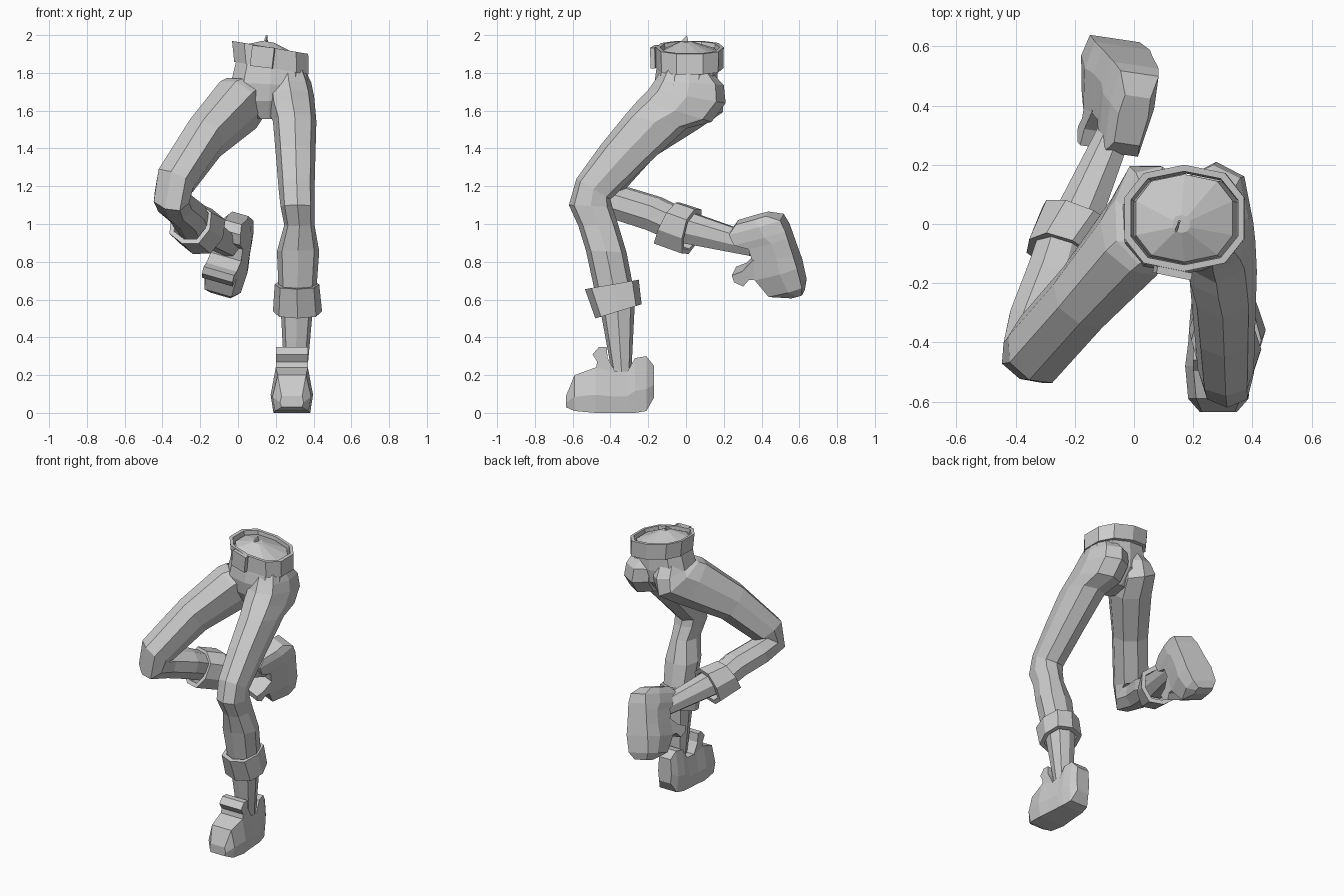
import bpy
import bmesh
from math import cos, sin, pi, copysign
from mathutils import Vector, Matrix

default_cube = bpy.data.objects.get("Cube")
if default_cube:
    bpy.data.objects.remove(default_cube, do_unlink=True)

GREY = (0.6, 0.6, 0.6, 1.0)
grey = bpy.data.materials.new("plain grey")
grey.use_nodes = True
grey.diffuse_color = GREY
shader = next(n for n in grey.node_tree.nodes if n.type == 'BSDF_PRINCIPLED')
shader.inputs["Base Color"].default_value = GREY


def finish(name, bm):
    """Turn a bmesh into a flat shaded object."""
    bmesh.ops.recalc_face_normals(bm, faces=bm.faces)
    mesh = bpy.data.meshes.new(name)
    bm.to_mesh(mesh)
    bm.free()
    mesh.materials.append(grey)
    obj = bpy.data.objects.new(name, mesh)
    bpy.context.collection.objects.link(obj)
    return obj


def ring(centre, front, side, sides=8):
    """Slightly boxy ellipse spanned by a front and a side vector."""
    points = []
    for i in range(sides):
        a = 2 * pi * i / sides
        c, s = (copysign(abs(v) ** 0.8, v) for v in (cos(a), sin(a)))
        points.append(Vector(centre) + Vector(front) * c + Vector(side) * s)
    return points


def loft(name, rings, closed=False):
    """Skin rings of equal length; either cap the ends or join them."""
    bm = bmesh.new()
    rows = [[bm.verts.new(p) for p in r] for r in rings]
    pairs = list(zip(rows, rows[1:]))
    if closed:
        pairs.append((rows[-1], rows[0]))
    for a, b in pairs:
        for i in range(len(a)):
            j = (i + 1) % len(a)
            bm.faces.new((a[i], a[j], b[j], b[i]))
    if not closed:
        bm.faces.new(rows[0])
        bm.faces.new(rows[-1])
    return finish(name, bm)


def prism(name, outline, half, place):
    """Extrude a (forward, up) outline sideways in a local frame."""
    return loft(name, [[place(s, f, u) for f, u in outline] for s in (-half, half)])


def straight(x, half_width, yf, zf, yb, zb):
    """Section of the standing leg from its front and back points."""
    return ((x, (yf + yb) / 2, (zf + zb) / 2),
            (0, (yf - yb) / 2, (zf - zb) / 2), (half_width, 0, 0))


BENT_SIDE = Vector((0.86, -0.41, -0.29))
THIGH = (-0.07, -0.67, 0.73)
SHIN = (-0.38, -0.16, -0.91)


def bent(centre, facing, depth, width, side=BENT_SIDE):
    """Section of the raised leg."""
    return centre, Vector(facing).normalized() * depth, Vector(side).normalized() * width


def limb(name, sections):
    return loft(name, [ring(*s) for s in sections])


def cuff(name, sections):
    """Rolled trouser end with an open middle."""
    outer = [ring(*s) for s in sections]
    inner = [ring(c, Vector(f) * 0.78, Vector(s) * 0.78) for c, f, s in reversed(sections)]
    return loft(name, outer + inner, closed=True)


# Standing leg
limb("left_trouser_leg", [straight(*s) for s in (
    (0.26, 0.09, -0.11, 1.85, 0.13, 1.81),
    (0.268, 0.12, -0.165, 1.76, 0.20, 1.735),
    (0.278, 0.125, -0.20, 1.71, 0.21, 1.64),
    (0.285, 0.125, -0.25, 1.66, 0.135, 1.54),
    (0.30, 0.115, -0.32, 1.58, 0.0, 1.505),
    (0.305, 0.105, -0.45, 1.42, -0.20, 1.32),
    (0.31, 0.095, -0.58, 1.24, -0.40, 1.13),
    (0.315, 0.09, -0.62, 1.10, -0.39, 1.09),
    (0.325, 0.08, -0.57, 0.99, -0.36, 1.00),
    (0.318, 0.112, -0.53, 0.86, -0.315, 0.85),
    (0.315, 0.10, -0.48, 0.63, -0.28, 0.67))])
cuff("left_cuff", [straight(0.312, 0.118, -0.535, 0.655, -0.25, 0.705),
                   straight(0.315, 0.13, -0.48, 0.50, -0.235, 0.575)])
limb("left_ankle", [straight(0.312, 0.088, -0.46, 0.58, -0.27, 0.60),
                    straight(0.305, 0.06, -0.39, 0.20, -0.29, 0.20)])

# Raised leg
limb("right_trouser_leg", [
    bent((0.09, 0.01, 1.83), (-0.1, -1, 0.1), 0.12, 0.09, (1, -0.1, 0)),
    bent((0.07, 0.04, 1.74), (-0.15, -0.95, 0.2), 0.16, 0.11, (1, -0.2, -0.1)),
    bent((0.045, 0.03, 1.68), (-0.15, -0.86, 0.45), 0.19, 0.125),
    bent((0.0, -0.045, 1.63), THIGH, 0.17, 0.132),
    bent((-0.175, -0.25, 1.455), THIGH, 0.13, 0.112),
    bent((-0.33, -0.425, 1.23), (-0.2, -0.85, 0.4), 0.115, 0.11),
    bent((-0.35, -0.445, 1.14), (-0.3, -0.65, -0.5), 0.105, 0.105),
    bent((-0.33, -0.33, 1.105), SHIN, 0.09, 0.10),
    bent((-0.268, -0.17, 1.055), SHIN, 0.092, 0.10),
    bent((-0.23, -0.03, 0.99), SHIN, 0.09, 0.09)])
cuff("right_cuff", [
    bent((-0.252, -0.10, 1.005), (-0.35, -0.35, -0.85), 0.125, 0.118),
    bent((-0.188, 0.03, 0.96), (-0.4, -0.12, -0.9), 0.13, 0.125)])
limb("right_ankle", [bent((-0.205, -0.01, 0.985), SHIN, 0.09, 0.085),
                     bent((-0.045, 0.36, 0.885), SHIN, 0.06, 0.055)])

# Shoes, shaped once in a heel-to-toe frame and placed twice
SHOE = (  # distance from heel, bottom, top, lower and upper half width
    (0.0, 0.08, 0.25, 0.05, 0.045),
    (0.04, 0.01, 0.30, 0.075, 0.06),
    (0.10, 0.0, 0.29, 0.088, 0.07),
    (0.14, 0.0, 0.22, 0.092, 0.078),
    (0.23, 0.0, 0.22, 0.098, 0.085),
    (0.31, 0.0, 0.24, 0.108, 0.085),
    (0.42, 0.01, 0.20, 0.098, 0.075),
    (0.465, 0.03, 0.09, 0.06, 0.055))
TONGUE = ((0.20, 0.21), (0.245, 0.29), (0.25, 0.35), (0.29, 0.35),
          (0.325, 0.31), (0.30, 0.27), (0.31, 0.22))


def shoe(label, heel, forward, up):
    f = Vector(forward).normalized()
    u = Vector(up)
    u = (u - f * u.dot(f)).normalized()
    s = f.cross(u)

    def place(side, ahead, height):
        return Vector(heel) + s * side + f * ahead + u * height

    rings = []
    for t, low, top, wide, narrow in SHOE:
        mid = low + (top - low) * 0.4
        half = [(wide * 0.9, low), (wide * 1.04, mid), (narrow, top)]
        loop = half + [(-w, z) for w, z in reversed(half)]
        rings.append([place(w, t, z) for w, z in loop])
    loft(label + "_shoe", rings)
    prism(label + "_shoe_tongue", TONGUE, 0.085, place)


shoe("left", (0.285, -0.17, 0), (0, -1, 0), (0, 0, 1))
shoe("right", (0.03, 0.505, 1.075), (-0.22, 0.31, -0.92), (-0.22, -0.93, -0.28))


# Hips, closed by a shallow dome at the waist
def waist(x, y, z, rx, ry, tilt=0.17):
    return ring((x, y, z), (0, -ry, 0), (rx, 0, -rx * tilt), 10)


loft("hips", [
    waist(0.16, 0.0, 1.965, 0.03, 0.03),
    waist(0.17, 0.02, 1.915, 0.17, 0.148),
    waist(0.175, 0.005, 1.82, 0.195, 0.162),
    waist(0.17, 0.0, 1.74, 0.215, 0.168, 0.05),
    waist(0.165, 0.0, 1.65, 0.18, 0.155, 0),
    waist(0.16, -0.02, 1.555, 0.06, 0.085, 0)])

# Belt, buckle and the small point above the waist
loft("belt", [
    waist(0.17, 0.02, 1.935, 0.21, 0.18),
    waist(0.177, 0.02, 1.825, 0.205, 0.178),
    waist(0.177, 0.02, 1.825, 0.18, 0.15),
    waist(0.17, 0.02, 1.935, 0.188, 0.158)], closed=True)

bm = bmesh.new()
turn = Matrix.Rotation(-0.2, 4, 'Z') @ Matrix.Rotation(0.12, 4, 'Y')
bmesh.ops.create_cube(bm, size=1, matrix=Matrix.Translation((0.13, -0.165, 1.885))
                      @ turn @ Matrix.Diagonal((0.12, 0.025, 0.11, 1)))
finish("belt_buckle", bm)

prism("waist_point", ((-0.045, 1.95), (0.015, 1.95), (0.005, 2.0)), 0.004,
      lambda s, f, u: Vector((0.15 + s + f * 0.35, f, u)))
